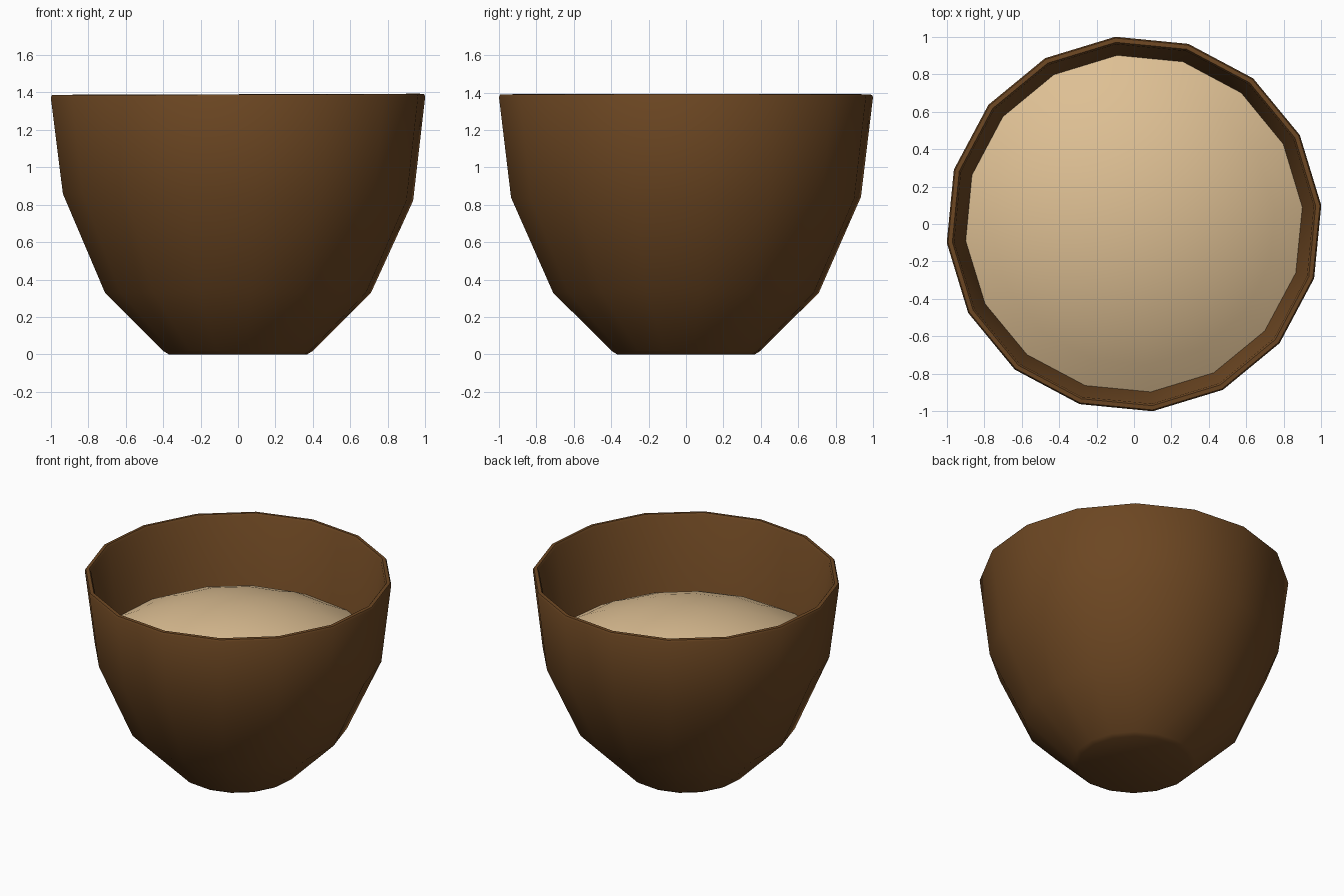
import bpy, bmesh, math

if "Cube" in bpy.data.objects:
    bpy.data.objects.remove(bpy.data.objects["Cube"])

SIDES = 16
OFFSET = math.radians(5.7)


def material(name, color):
    m = bpy.data.materials.new(name)
    m.diffuse_color = (*color, 1.0)
    m.use_nodes = True
    m.node_tree.nodes["Principled BSDF"].inputs["Base Color"].default_value = m.diffuse_color
    return m


def lathe(name, profile, mat, close_first, close_last, smooth_angle):
    """Revolve (radius, z, tilt_x, tilt_y) points; tilts slant a ring slightly."""
    bm = bmesh.new()
    rings = []
    for r, z, tx, ty in profile:
        ring = []
        for i in range(SIDES):
            a = OFFSET + 2 * math.pi * i / SIDES
            x, y = r * math.cos(a), r * math.sin(a)
            ring.append(bm.verts.new((x, y, z + tx * x + ty * y)))
        rings.append(ring)
    for lo, hi in zip(rings, rings[1:]):
        for i in range(SIDES):
            j = (i + 1) % SIDES
            bm.faces.new((lo[i], lo[j], hi[j], hi[i]))
    if close_first:
        bm.faces.new(rings[0][::-1])
    if close_last:
        bm.faces.new(rings[-1])
    mesh = bpy.data.meshes.new(name)
    bm.to_mesh(mesh)
    bm.free()
    mesh.materials.append(mat)
    ob = bpy.data.objects.new(name, mesh)
    bpy.context.collection.objects.link(ob)
    bpy.ops.object.select_all(action='DESELECT')
    ob.select_set(True)
    bpy.context.view_layer.objects.active = ob
    bpy.ops.object.shade_smooth_by_angle(angle=math.radians(smooth_angle))
    return ob


wood = material("dark_wood", (0.15, 0.062, 0.016))
cream = material("pale_cream", (0.73, 0.525, 0.295))

# Bowl: outer wall, rounded lip, inner wall and floor in one profile
lathe("bowl", [
    (0.37, 0.0, 0, 0), (0.40, 0.018, 0, 0), (0.714, 0.33, 0, 0),
    (0.94, 0.84, -0.02, 0), (1.005, 1.376, 0.003, 0), (0.998, 1.388, 0.003, 0),
    (0.975, 1.390, 0.003, 0), (0.965, 1.376, 0.003, 0),
    (0.90, 0.84, -0.02, 0), (0.68, 0.35, 0, 0), (0.38, 0.05, 0, 0),
], wood, True, True, 40)

# Contents: domed filling, a spherical cap a little higher at the back left
EDGE_R, EDGE_Z, RISE, STEPS = 0.908, 0.865, 0.26, 6
R = (EDGE_R ** 2 + RISE ** 2) / (2 * RISE)
cap = []
for k in range(STEPS):
    r = EDGE_R * (1 - k / STEPS) if k < STEPS - 1 else 0.12
    z = EDGE_Z + math.sqrt(R * R - r * r) - (R - RISE)
    cap.append((r, z, -0.02, 0.02))
lathe("filling", cap, cream, False, True, 60)
